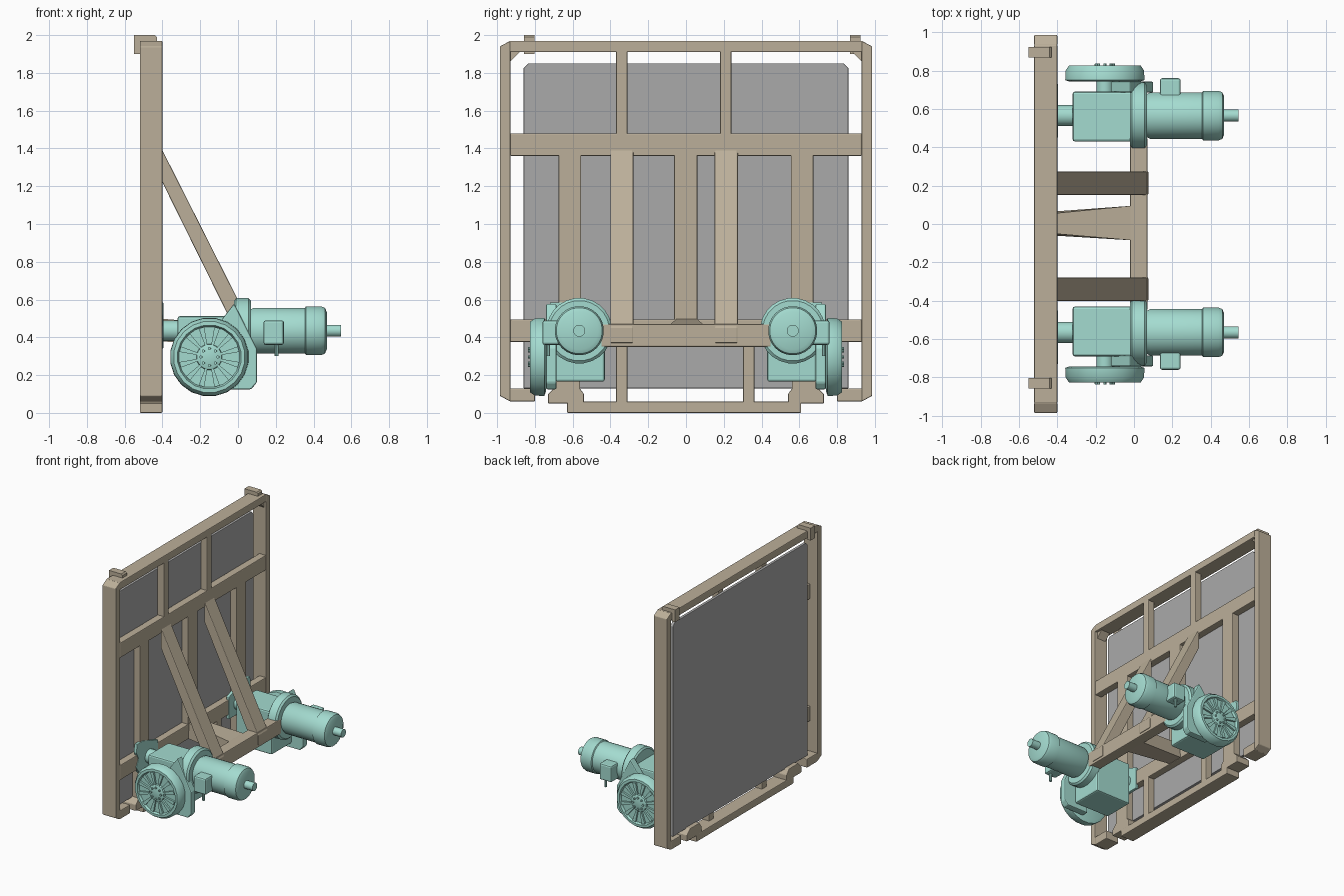
import bpy, bmesh, math
from mathutils import Vector

if "Cube" in bpy.data.objects:
    bpy.data.objects.remove(bpy.data.objects["Cube"])


def material(name, rgb):
    m = bpy.data.materials.new(name)
    m.diffuse_color = (*rgb, 1)
    m.use_nodes = True
    m.node_tree.nodes["Principled BSDF"].inputs["Base Color"].default_value = m.diffuse_color
    return m


BEIGE = material("beige_steel", (0.50, 0.43, 0.32))
TEAL = material("teal_paint", (0.37, 0.71, 0.63))
GREY = material("grey_panel", (0.40, 0.40, 0.40))


def finish(name, bm, mat, bevel=0.0, smooth=True):
    bmesh.ops.recalc_face_normals(bm, faces=bm.faces)
    me = bpy.data.meshes.new(name)
    bm.to_mesh(me)
    bm.free()
    me.materials.append(mat)
    ob = bpy.data.objects.new(name, me)
    bpy.context.collection.objects.link(ob)
    if bevel:
        b = ob.modifiers.new("bevel", 'BEVEL')
        b.width, b.segments, b.limit_method = bevel, 2, 'ANGLE'
    if smooth:
        bpy.ops.object.select_all(action='DESELECT')
        ob.select_set(True)
        bpy.context.view_layer.objects.active = ob
        bpy.ops.object.shade_smooth_by_angle(angle=math.radians(35))
    return ob


def hull(name, rings, mat, bevel=0.0, smooth=False):
    """Skin a list of equal-length point rings and cap both ends."""
    bm = bmesh.new()
    vs = [[bm.verts.new(p) for p in r] for r in rings]
    n = len(vs[0])
    for a, b in zip(vs, vs[1:]):
        for i in range(n):
            j = (i + 1) % n
            bm.faces.new((a[i], a[j], b[j], b[i]))
    bm.faces.new(vs[0])
    bm.faces.new(vs[-1])
    return finish(name, bm, mat, bevel, smooth)


def box(name, x, y, z, mat=BEIGE, bevel=0.006):
    ring = lambda h: [(x[0], y[0], h), (x[1], y[0], h), (x[1], y[1], h), (x[0], y[1], h)]
    return hull(name, [ring(z[0]), ring(z[1])], mat, bevel)


def prism_x(name, yz, x, mat=BEIGE, bevel=0.0):
    return hull(name, [[(h, p, q) for p, q in yz] for h in x], mat, bevel)


def prism_y(name, xz, y, mat=BEIGE, bevel=0.0):
    return hull(name, [[(p, h, q) for p, q in xz] for h in y], mat, bevel)


def lathe(name, profile, axis, c, seg=24, mat=TEAL):
    """Profile of (distance along axis, radius) turned about X, Y or Z."""
    rings = []
    for t, r in profile:
        ring = []
        for i in range(seg):
            a = math.tau * (i + 0.5) / seg
            u, v = r * math.cos(a), r * math.sin(a)
            p = {'X': (t, u, v), 'Y': (u, t, v), 'Z': (u, v, t)}[axis]
            ring.append(Vector(p) + Vector(c))
        rings.append(ring)
    return hull(name, rings, mat, smooth=True)


# ---- frame: posts with chamfered corners, top bar, rails ----
FX = (-0.52, -0.40)   # full frame depth
RX = (-0.46, -0.40)   # rail depth
for s, side in ((-1, "near"), (1, "far")):
    prism_x(side + "_post", [(s * .985, .09), (s * .93, .06), (s * .93, 1.97), (s * .985, 1.94)], FX, bevel=.005)
    box(side + "_bottom_stub", FX, sorted((s * .80, s * .935)), (.06, .13))
    prism_x(side + "_corner_gusset", [(s * .93, 1.92), (s * .87, 1.92), (s * .93, 1.86)], (-.50, -.42))
    # foot under each outer upright
    prism_x(side + "_foot", [(s * .54, .05), (s * .73, .05), (s * .73, .10), (s * .69, .14), (s * .57, .14), (s * .54, .10)], (-.52, -.40), bevel=.005)
    box(side + "_lower_upright", RX, sorted((s * .56, s * .69)), (.12, .40))
    box(side + "_upright", RX, sorted((s * .555, s * .675)), (.47, 1.38))
box("top_bar", FX, (-.935, .935), (1.91, 1.97))
box("upper_rail", RX, (-.93, .93), (1.36, 1.48))
box("lower_rail", RX, (-.93, .93), (.375, .495))
box("bottom_bar", FX, (-.63, .61), (0, .06))
box("centre_upright", RX, (-.063, .06), (.48, 1.38))
for i, y in enumerate((-.34, .21)):
    box(f"upper_strut_{i}", RX, (y - .03, y + .03), (1.46, 1.93))
for i, y in enumerate((-.34, .333)):
    box(f"lower_strut_{i}", RX, (y - .03, y + .03), (.04, .40))

# hooks over the top bar
for i, y in enumerate((-.83, .895)):
    prism_y(f"top_hook_{i}", [(-.55, 1.90), (-.52, 1.90), (-.52, 1.965), (-.43, 1.965), (-.43, 1.99), (-.44, 2.0), (-.55, 2.0)], (y - .028, y + .028))

# diagonal braces, crossbar and centre brace
for i, y in enumerate((-.34, .213)):
    prism_y(f"diagonal_brace_{i}", [(-.41, 1.41), (.075, .45), (.075, .37), (.02, .37), (-.41, 1.24)], (y - .061, y + .061), bevel=.006)
box("crossbar", (-.02, .07), (-.45, .45), (.35, .47))
hull("centre_brace", [[(-.42, -.06, .38), (-.42, .065, .38), (-.42, .055, .50), (-.42, -.05, .50)],
                      [(-.01, -.085, .35), (-.01, .095, .35), (-.01, .095, .465), (-.01, -.085, .465)]], BEIGE)

# ---- panel ----
P = .025
prism_x("panel", [(-.86, .13), (.86, .13), (.86, 1.85 - P), (.86 - P, 1.85), (-.86 + P, 1.85), (-.86, 1.85 - P)], (-.485, -.462), GREY, .004)

# ---- two mirrored drive units ----
for s, side in ((-1, "near"), (1, "far")):
    Y = s * .565
    c = (0, Y, .435)

    def yr(a, b):
        return sorted((s * a, s * b))

    # gearbox, flange, mounting stub and plate
    box(side + "_gearbox", (-.32, .0), yr(.43, .69), (.165, .512), TEAL, .012)
    lathe(side + "_flange", [(-.02, .16), (-.01, .174), (.055, .174), (.068, .16)], 'X', c, 24)
    lathe(side + "_stub", [(-.41, .055), (-.31, .055)], 'X', c, 16)
    prism_x(side + "_mount_plate", [(s * .45, .34), (s * .69, .34), (s * .73, .40), (s * .70, .46),
                                    (s * .73, .52), (s * .72, .585), (s * .64, .585), (s * .45, .52)], (-.42, -.395), TEAL, .004)

    # motor with rounded end cap and shaft
    lathe(side + "_motor", [(.06, .11), (.085, .122), (.355, .122), (.36, .13), (.44, .13), (.46, .122), (.47, .10)], 'X', c, 28)
    lathe(side + "_motor_shaft", [(.46, .032), (.545, .032)], 'X', c, 16)

    # terminal box with cable stem
    box(side + "_terminal_box", (.135, .243), yr(.66, .76), (.36, .49), TEAL, .012)
    lathe(side + "_cable_stem", [(.30, .011), (.37, .011)], 'Z', (.205, s * .73, 0), 10)

    # side housing behind the wheel
    prism_y(side + "_housing", [(-.12, .125), (.07, .125), (.10, .16), (.10, .34), (.06, .42), (-.02, .58), (-.12, .45)], yr(.685, .742), TEAL, .008)

    # wheel: dished rim, spokes, hub and bolts
    wc = (-.152, 0, .296)
    lathe(side + "_axle", [(s * .68, .045), (s * .76, .045)], 'Y', wc, 16)
    lathe(side + "_wheel", [(s * .742, .185), (s * .75, .209), (s * .80, .207), (s * .825, .19), (s * .826, .17),
                            (s * .808, .162), (s * .806, .03)], 'Y', wc, 20)
    lathe(side + "_hub", [(s * .80, .07), (s * .822, .066), (s * .826, .058)], 'Y', wc, 20)
    for i in range(12):
        a = math.tau * (i + .5) / 12
        ca, sa = math.cos(a), math.sin(a)
        quad = [(.06, -.006), (.16, -.015), (.16, .015), (.06, .006)]
        prism_y(f"{side}_spoke_{i}", [(wc[0] + r * ca - w * sa, wc[2] + r * sa + w * ca) for r, w in quad], yr(.80, .822), TEAL)
    for i in range(8):
        a = math.tau * i / 8
        lathe(f"{side}_bolt_{i}", [(s * .82, .009), (s * .836, .008)], 'Y',
              (wc[0] + .045 * math.cos(a), 0, wc[2] + .045 * math.sin(a)), 8)
